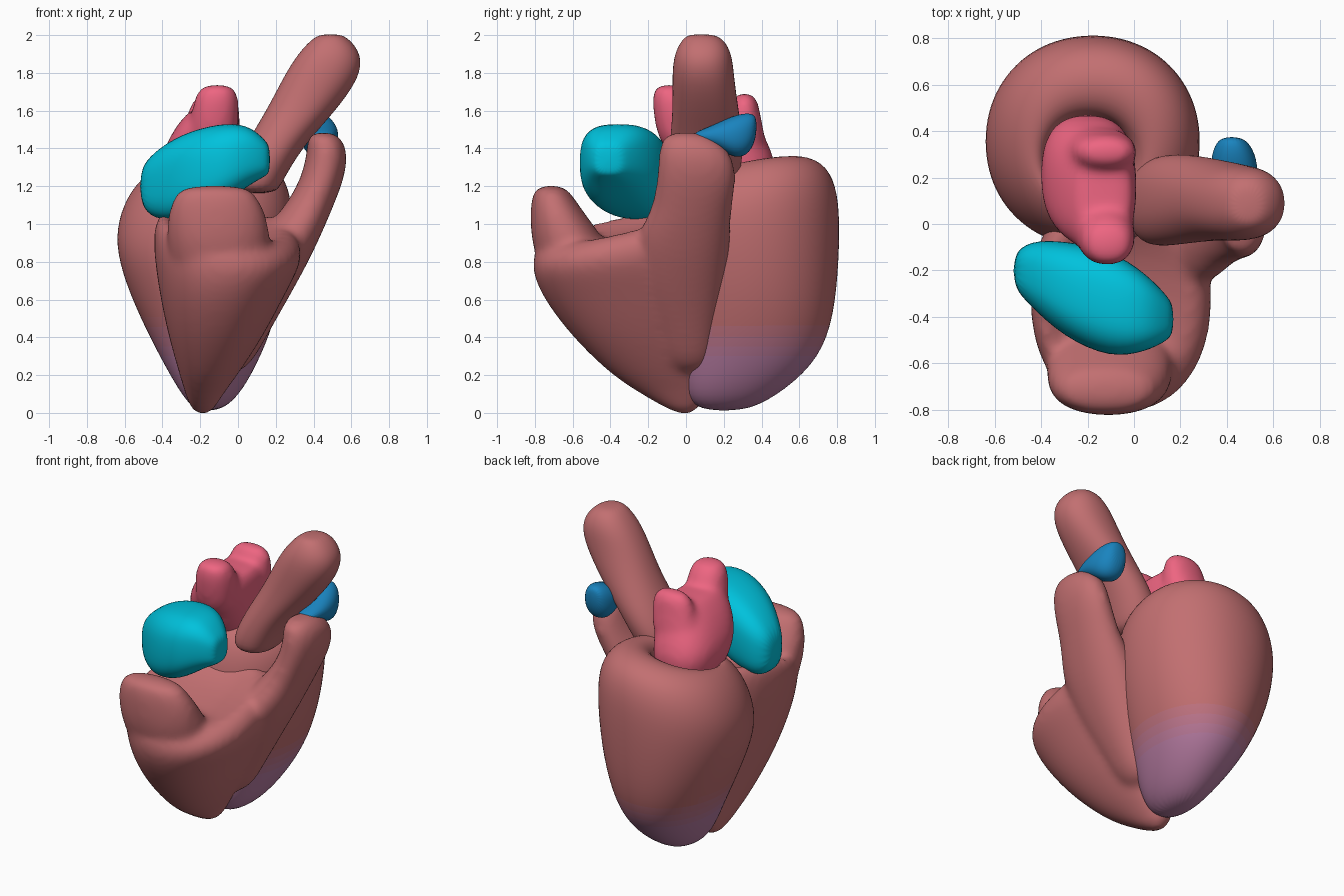
import bpy, bmesh, math

SIDES = 24


def material(name, rgb):
    m = bpy.data.materials.new(name)
    m.diffuse_color = (*rgb, 1)
    return m


MUSCLE, PURPLE = (0.54, 0.16, 0.165), (0.47, 0.2, 0.36)
muscle = material("muscle", MUSCLE)
teal = material("teal", (0.0, 0.54, 0.72))
pink = material("pink", (0.85, 0.13, 0.22))
blue = material("blue", (0.01, 0.23, 0.52))


def loft(bm, rings, axis="z", power=2.2, tilt=(0, 0)):
    """Skin rings (t, a, b, ra, rb): ellipses of centre a,b at position t on the axis.
    tilt slopes the upper rings of a z loft along x and y."""
    loops = []
    for t, a, b, ra, rb in rings:
        loop = []
        k = min(1, max(0, (t - 0.6) / 0.4))
        for i in range(SIDES):
            w = 2 * math.pi * i / SIDES
            c, s = math.cos(w), math.sin(w)
            dp = ra * math.copysign(abs(c) ** (2 / power), c)
            dq = rb * math.copysign(abs(s) ** (2 / power), s)
            p, q, h = a + dp, b + dq, t + k * (tilt[0] * dp + tilt[1] * dq)
            loop.append(bm.verts.new({"z": (p, q, h), "x": (h, p, q), "y": (p, h, q)}[axis]))
        loops.append(loop)
    for lo, hi in zip(loops, loops[1:]):
        for i in range(SIDES):
            j = (i + 1) % SIDES
            bm.faces.new((lo[i], lo[j], hi[j], hi[i]))
    bm.faces.new(loops[0][::-1])
    bm.faces.new(loops[-1])


def part(name, lofts, mat, fuse=False):
    """One object from lofts; fuse melts overlapping lofts into one skin."""
    bm = bmesh.new()
    for args in lofts:
        loft(bm, *args)
    bmesh.ops.recalc_face_normals(bm, faces=bm.faces)
    me = bpy.data.meshes.new(name)
    bm.to_mesh(me)
    bm.free()
    ob = bpy.data.objects.new(name, me)
    bpy.context.collection.objects.link(ob)
    me.materials.append(mat)
    me.polygons.foreach_set("use_smooth", [True] * len(me.polygons))
    sub = ob.modifiers.new("round", "SUBSURF")
    sub.levels = sub.render_levels = 2
    if fuse:
        rem = ob.modifiers.new("fuse", "REMESH")
        rem.mode = "VOXEL"
        rem.voxel_size = 0.02
        rem.use_smooth_shade = True
        smo = ob.modifiers.new("soften", "SMOOTH")
        smo.factor, smo.iterations = 0.5, 14
    return ob


# Left ventricle: thick-walled cup whose sloping rim rolls inward
lv = part("left_ventricle", [([
    (0.01, -0.16, 0.20, 0.06, 0.11), (0.08, -0.145, 0.23, 0.145, 0.24),
    (0.25, -0.145, 0.32, 0.245, 0.36), (0.45, -0.155, 0.355, 0.34, 0.42),
    (0.70, -0.17, 0.36, 0.43, 0.45), (0.95, -0.18, 0.355, 0.475, 0.465),
    (1.12, -0.175, 0.355, 0.455, 0.445), (1.25, -0.175, 0.35, 0.38, 0.385),
    (1.31, -0.18, 0.33, 0.27, 0.27), (1.27, -0.19, 0.28, 0.195, 0.19),
    (1.12, -0.19, 0.28, 0.17, 0.17), (0.80, -0.18, 0.32, 0.20, 0.22),
    (0.45, -0.17, 0.32, 0.14, 0.18), (0.32, -0.17, 0.30, 0.06, 0.08)],
    "z", 2.1, (0.14, 0.19))], muscle)

# Purple tint fading in at the tip of the left ventricle
bpy.context.view_layer.objects.active = lv
bpy.ops.object.modifier_apply(modifier="round")
BANDS = 8
for k in range(1, BANDS + 1):
    f = k / BANDS
    lv.data.materials.append(material(
        f"tint_{k}", [a + (b - a) * f for a, b in zip(MUSCLE, PURPLE)]))
for p in lv.data.polygons:
    p.material_index = round(BANDS * min(1, max(0, (0.5 - p.center.z) / 0.22)))

# Right ventricle: body with shallow bowl, front wall lobe and outflow tract
part("right_ventricle", [
    ([(-0.012, -0.19, 0.0, 0.05, 0.05), (0.10, -0.18, -0.06, 0.10, 0.18),
      (0.20, -0.155, -0.14, 0.155, 0.26), (0.42, -0.115, -0.25, 0.26, 0.375),
      (0.66, -0.08, -0.30, 0.345, 0.485), (0.86, -0.05, -0.32, 0.405, 0.505),
      (0.97, -0.06, -0.33, 0.38, 0.47), (1.01, -0.07, -0.33, 0.32, 0.39),
      (0.97, -0.08, -0.33, 0.26, 0.30), (0.93, -0.08, -0.33, 0.12, 0.15)],
     "z", 2.2, (-0.14, 0.24)),
    ([(0.60, -0.10, -0.50, 0.22, 0.18), (0.85, -0.10, -0.60, 0.28, 0.22),
      (1.04, -0.11, -0.675, 0.27, 0.15), (1.15, -0.12, -0.71, 0.22, 0.11),
      (1.205, -0.12, -0.715, 0.17, 0.07)], "z", 2.2),
    ([(0.20, -0.06, 0.02, 0.10, 0.12), (0.40, 0.0, 0.0, 0.15, 0.17),
      (0.60, 0.07, -0.03, 0.195, 0.24), (0.80, 0.18, -0.03, 0.195, 0.26),
      (0.95, 0.28, -0.01, 0.165, 0.25), (1.08, 0.37, 0.03, 0.13, 0.21),
      (1.24, 0.45, 0.06, 0.115, 0.215), (1.38, 0.475, 0.05, 0.11, 0.195),
      (1.46, 0.455, 0.01, 0.09, 0.14), (1.485, 0.45, 0.0, 0.05, 0.07)],),
], muscle, True)

# Aorta: leaning trunk that swells toward the top
part("aorta", [([
    (1.16, 0.10, 0.08, 0.10, 0.14), (1.22, 0.09, 0.09, 0.145, 0.19),
    (1.40, 0.18, 0.11, 0.155, 0.20), (1.60, 0.335, 0.105, 0.185, 0.175),
    (1.78, 0.445, 0.09, 0.205, 0.165), (1.90, 0.485, 0.09, 0.17, 0.155),
    (1.98, 0.49, 0.09, 0.10, 0.11), (2.005, 0.49, 0.08, 0.05, 0.06)],)], muscle)

# Right atrium: boxy chamber lying across the front
part("right_atrium", [([
    (-0.52, -0.20, 1.20, 0.07, 0.09), (-0.45, -0.21, 1.20, 0.14, 0.18),
    (-0.30, -0.28, 1.25, 0.21, 0.23), (-0.10, -0.345, 1.31, 0.235, 0.225),
    (0.05, -0.38, 1.365, 0.17, 0.165), (0.14, -0.405, 1.35, 0.10, 0.10),
    (0.17, -0.41, 1.34, 0.06, 0.07)], "x", 2.8)], teal)

# Left atrium: body flaring over the cup's rim, with two raised humps
part("left_atrium", [
    ([(1.08, -0.20, 0.26, 0.14, 0.14), (1.25, -0.20, 0.23, 0.20, 0.25),
      (1.36, -0.20, 0.20, 0.21, 0.27), (1.50, -0.165, 0.14, 0.18, 0.26),
      (1.60, -0.13, 0.12, 0.13, 0.22), (1.62, -0.13, 0.12, 0.08, 0.15)], "z", 2.5),
    ([(1.35, -0.14, 0.0, 0.13, 0.13), (1.60, -0.12, -0.05, 0.13, 0.13),
      (1.70, -0.11, -0.08, 0.11, 0.10), (1.74, -0.11, -0.09, 0.07, 0.06)],),
    ([(1.35, -0.17, 0.31, 0.18, 0.14), (1.56, -0.13, 0.31, 0.145, 0.085),
      (1.65, -0.12, 0.31, 0.13, 0.075), (1.695, -0.12, 0.31, 0.08, 0.04)],),
], pink, True)

# Pulmonary artery stub: small wedge above the outflow tract
part("pulmonary_stub", [([
    (0.03, 0.45, 1.46, 0.04, 0.02), (0.15, 0.44, 1.47, 0.09, 0.055),
    (0.26, 0.43, 1.46, 0.105, 0.12), (0.34, 0.425, 1.48, 0.08, 0.11),
    (0.375, 0.42, 1.52, 0.04, 0.05)], "y")], blue)
